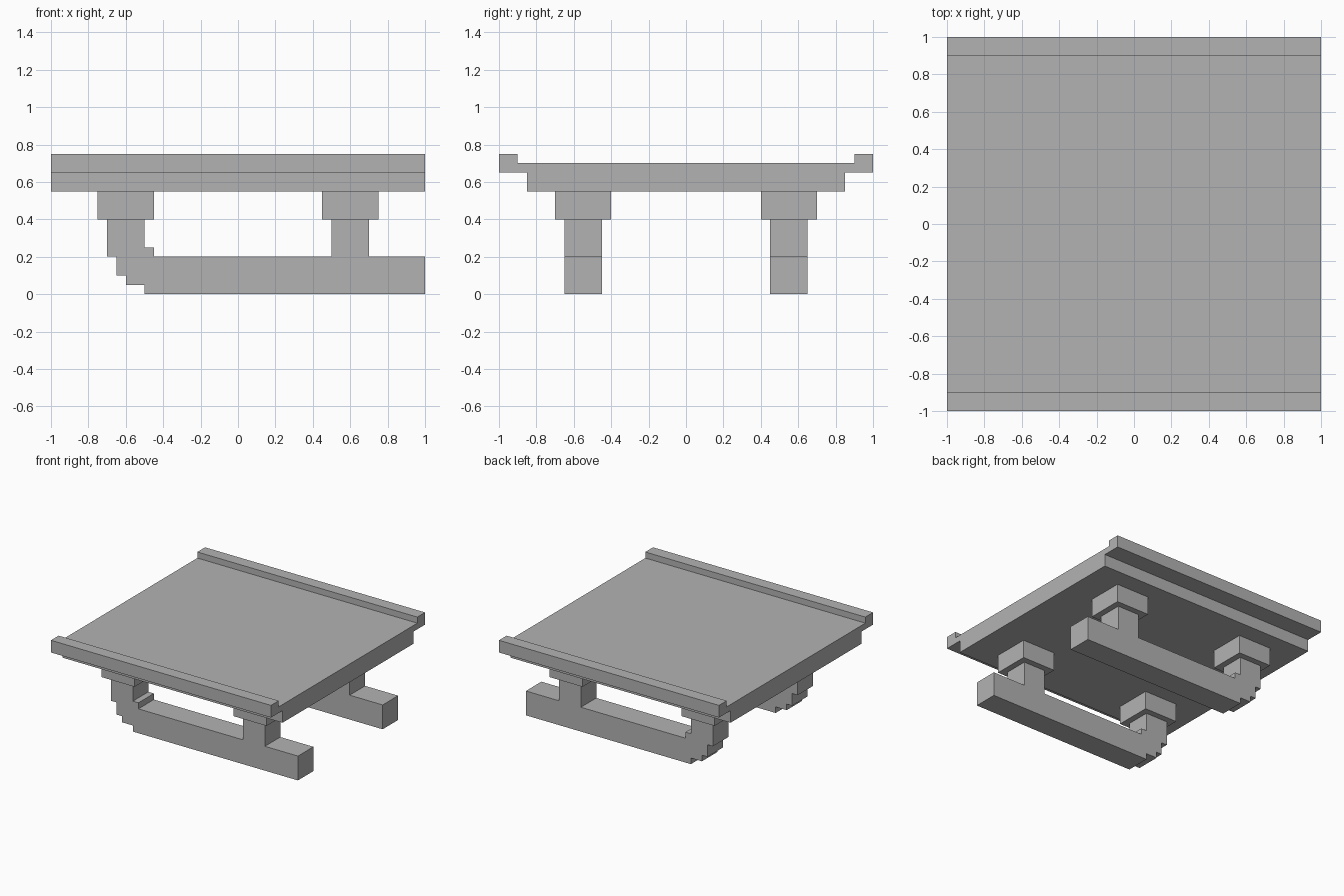
import bpy
import bmesh
from mathutils import Vector

if "Cube" in bpy.data.objects:
    bpy.data.objects.remove(bpy.data.objects["Cube"], do_unlink=True)

# Single grey finish
grey = bpy.data.materials.new("plain grey")
grey.use_nodes = True
colour = (0.45, 0.45, 0.45, 1)
grey.diffuse_color = colour
grey.node_tree.nodes["Principled BSDF"].inputs["Base Color"].default_value = colour


def extrude_profile(name, points, offset):
    """Make a solid from a closed outline of 3D points pushed along offset."""
    bm = bmesh.new()
    face = bm.faces.new([bm.verts.new(p) for p in points])
    result = bmesh.ops.extrude_face_region(bm, geom=[face], use_keep_orig=True)
    moved = [g for g in result["geom"] if isinstance(g, bmesh.types.BMVert)]
    bmesh.ops.translate(bm, verts=moved, vec=Vector(offset))
    bmesh.ops.recalc_face_normals(bm, faces=bm.faces)
    mesh = bpy.data.meshes.new(name)
    bm.to_mesh(mesh)
    bm.free()
    mesh.materials.append(grey)
    obj = bpy.data.objects.new(name, mesh)
    bpy.context.collection.objects.link(obj)
    return obj


# Deck with raised, overhanging side rails: half outline mirrored across y
half = [(0.85, 0.55), (0.85, 0.65), (1, 0.65), (1, 0.75), (0.9, 0.75), (0.9, 0.7)]
outline = half + [(-y, z) for y, z in reversed(half)]
extrude_profile("deck", [(-1, y, z) for y, z in outline], (2, 0, 0))

# Runner with its two posts and stepped upturned nose
runner = [
    (1, 0), (1, 0.2), (0.7, 0.2), (0.7, 0.4), (0.5, 0.4), (0.5, 0.2),
    (-0.45, 0.2), (-0.45, 0.25), (-0.5, 0.25), (-0.5, 0.4), (-0.7, 0.4),
    (-0.7, 0.2), (-0.65, 0.2), (-0.65, 0.1), (-0.6, 0.1), (-0.6, 0.05),
    (-0.5, 0.05), (-0.5, 0),
]
for side, sign in (("front", -1), ("back", 1)):
    y = sign * 0.55
    extrude_profile(side + "_runner", [(x, y - 0.1, z) for x, z in runner], (0, 0.2, 0))

    # Wide blocks between the posts and the deck
    for end, cx in (("right", -0.6), ("left", 0.6)):
        square = [(cx + dx, y + dy, 0.4) for dx, dy in
                  ((-0.15, -0.15), (0.15, -0.15), (0.15, 0.15), (-0.15, 0.15))]
        extrude_profile(f"{side}_{end}_support_block", square, (0, 0, 0.15))
